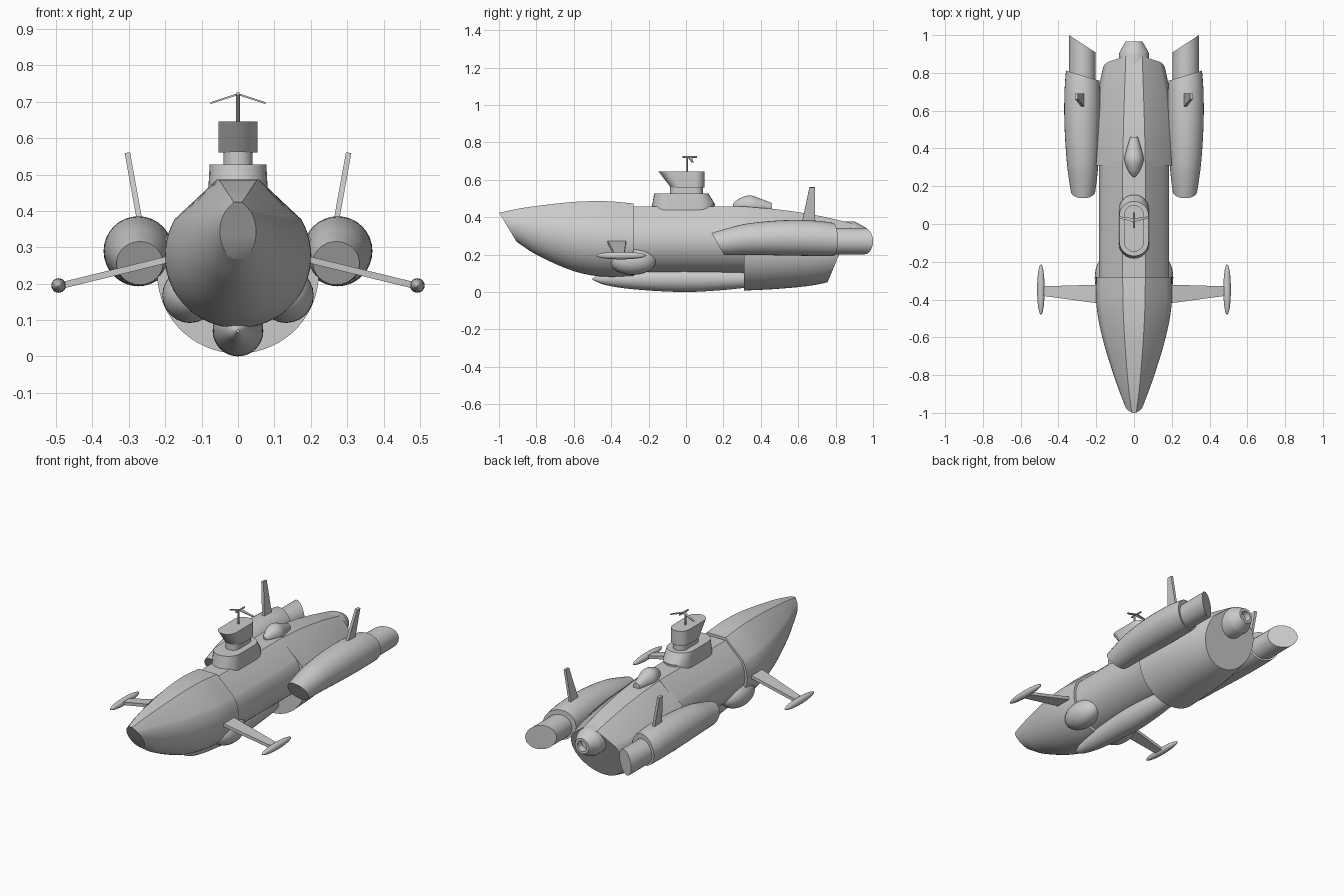
import bpy, bmesh, math
from mathutils import Vector

cube = bpy.data.objects.get("Cube")
if cube:
    bpy.data.objects.remove(cube)

grey = bpy.data.materials.new("hull_grey")
grey.use_nodes = True
grey.diffuse_color = (0.6, 0.6, 0.6, 1)
grey.node_tree.nodes["Principled BSDF"].inputs["Base Color"].default_value = (0.6, 0.6, 0.6, 1)


def smooth_path(stations, steps=6):
    """Curve through the stations, all values interpolated together."""
    s = [Vector(p) for p in stations]
    out = []
    for i in range(len(s) - 1):
        a, b = s[i], s[i + 1]
        span = b[0] - a[0]
        ma = (b - s[i - 1]) / (b[0] - s[i - 1][0]) * span if i else b - a
        mb = (s[i + 2] - a) / (s[i + 2][0] - a[0]) * span if i + 2 < len(s) else b - a
        for k in range(steps):
            t = k / steps
            h = t * t * (3 - 2 * t)
            out.append(a * (1 - h) + b * h + ma * (t * (1 - t) ** 2) - mb * (t * t * (1 - t)))
    return out + [s[-1]]


def loft(name, rings, side=1, cuts=()):
    """Skin the rings, cap both ends, then slice by planes (point, outward normal)."""
    bm = bmesh.new()
    rows = [[bm.verts.new((x * side, y, z)) for x, y, z in ring] for ring in rings]
    n = len(rows[0])
    for a, b in zip(rows, rows[1:]):
        for i in range(n):
            bm.faces.new((a[i], a[(i + 1) % n], b[(i + 1) % n], b[i]))
    bm.faces.new(rows[0])
    bm.faces.new(rows[-1])
    for co, no in cuts:
        flip = Vector((side, 1, 1))
        res = bmesh.ops.bisect_plane(bm, geom=bm.verts[:] + bm.edges[:] + bm.faces[:],
                                     plane_co=Vector(co) * flip, plane_no=Vector(no) * flip,
                                     clear_outer=True)
        edges = [e for e in res["geom_cut"] if isinstance(e, bmesh.types.BMEdge)]
        bmesh.ops.contextual_create(bm, geom=edges)
    bmesh.ops.recalc_face_normals(bm, faces=bm.faces[:])
    mesh = bpy.data.meshes.new(name)
    bm.to_mesh(mesh)
    bm.free()
    mesh.materials.append(grey)
    obj = bpy.data.objects.new(name, mesh)
    bpy.context.collection.objects.link(obj)
    bpy.ops.object.select_all(action="DESELECT")
    obj.select_set(True)
    bpy.context.view_layer.objects.active = obj
    bpy.ops.object.shade_smooth_by_angle(angle=math.radians(32))
    return obj


def hull_ring(y, half, top, bottom, flat):
    """Round belly, sloping shoulders and a flat deck."""
    zc = bottom + 0.49 * (top - bottom)
    rz = zc - bottom
    arc = [math.radians(-90 + 120 * i / 20) for i in range(21)]
    right = [(half * math.cos(a), y, zc + rz * math.sin(a)) for a in arc] + [(flat, y, top)]
    return right + [(-x, y, z) for x, y, z in reversed(right[1:])]


def round_ring(y, r, x, z, squash=1.0, n=32):
    return [(x + r * math.cos(a), y, z + r * squash * math.sin(a))
            for a in (2 * math.pi * i / n for i in range(n))]


def ellipsoid(name, centre, r, length, side=1):
    x, y, z = centre
    angles = [math.pi * (i + 0.15) / 18.3 for i in range(19)]
    return loft(name, [round_ring(y - length * math.cos(a), r * math.sin(a), x, z, 1, 24)
                       for a in angles], side)


def stadium(z, half, front, back, n=12):
    """Rounded outline seen from above."""
    pts = []
    for i in range(n + 1):
        a = math.pi * i / n
        pts.append((half * math.cos(a), back - half + half * math.sin(a), z))
    for i in range(n + 1):
        a = math.pi * (1 + i / n)
        pts.append((half * math.cos(a), front + half + half * math.sin(a), z))
    return pts


def blade(name, root, tip, thick, chords, side=1):
    """Tapered plate from root to tip (x, z); chords are y ranges."""
    d = Vector((tip[0] - root[0], tip[1] - root[1])).normalized()
    ox, oz = -d.y * thick / 2, d.x * thick / 2
    rings = [[(x - ox, a, z - oz), (x - ox, b, z - oz), (x + ox, b, z + oz), (x + ox, a, z + oz)]
             for (x, z), (a, b) in zip((root, tip), chords)]
    return loft(name, rings, side)


# Main hull: y, half width, top, bottom, deck half width
bow = [(-1.04, .018, .415, .36, .006), (-0.9, .072, .445, .265, .025), (-0.8, .108, .46, .2, .035),
       (-0.6, .168, .482, .112, .05), (-0.43, .199, .486, .08, .058), (-0.28, .2, .474, .08, .06)]
loft("bow_hull", [hull_ring(*s) for s in smooth_path(bow)],
     cuts=[((0, -1, .425), (0, -.165, -.1))])
loft("middle_hull", [hull_ring(y, .186, .458, .1, .06) for y in (-.3, .33)])
stern = [(.31, .222, .457, .008, .06), (.5, .214, .441, .018, .056),
         (.7, .19, .41, .04, .05), (.9, .148, .365, .09, .043)]
loft("stern_hull", [hull_ring(*s) for s in smooth_path(stern)],
     cuts=[((0, .89, .37), (0, .31, -.13))])

# Tail nozzle with a recessed bore
tail = [(.8, .08), (.9, .08), (.915, .074), (.965, .045), (.965, .03), (.93, .026)]
loft("tail_nozzle", [round_ring(y, r, 0, .297) for y, r in tail])

# Keel tank
keel = [(-.5, .004), (-.44, .03), (-.3, .053), (-.05, .069), (.1, .066), (.33, .045), (.5, .01)]
loft("keel_tank", [round_ring(y, r, 0, .07) for y, r in smooth_path(keel)])

# Dorsal blister
blister = [(.25, .008, .462), (.28, .03, .464), (.34, .05, .462), (.4, .038, .457), (.46, .02, .453)]
loft("dorsal_blister", [round_ring(y, r, 0, z, 1.1) for y, r, z in smooth_path(blister)])

# Tower
loft("tower_base", [stadium(.43, .081, -.187, .148), stadium(.47, .081, -.18, .155),
                    stadium(.527, .078, -.17, .12)])
loft("tower_neck", [stadium(.51, .04, -.085, .09), stadium(.57, .04, -.085, .09)])
loft("tower_cabin", [stadium(.56, .053, -.082, .098), stadium(.645, .053, -.147, .1)])

# Mast and antenna
loft("mast", [[(x, y + .005, z) for x, y, _ in stadium(z, .005, -.006, .006, 5)]
              for z in (.635, .723)])
loft("antenna_boom", [round_ring(y, .005, 0, .722, 1, 10) for y in (-.02, .06)])

for side, word in ((1, "left"), (-1, "right")):
    # Engine pod, raked at the intake and at the rear
    pod = [(.08, .048, .27, .25), (.2, .069, .27, .266), (.32, .083, .272, .282),
           (.52, .094, .274, .29), (.7, .094, .274, .287), (.84, .084, .274, .277)]
    loft(word + "_engine_pod", [round_ring(*s) for s in smooth_path(pod)], side,
         [((.27, .14, .31), (0, -.105, -.06)), ((.36, .812, .28), (-.05, .165, 0))])
    loft(word + "_exhaust", [round_ring(y, .07, .274, .272) for y in (.7, 1.05)], side,
         [((.344, 1, .272), (-.09, .138, 0))])
    blade(word + "_pod_fin", (.268, .36), (.304, .56), .015, ((.617, .69), (.66, .69)), side)

    # Bow plane with a float at its end
    blade(word + "_bow_plane", (.15, .277), (.485, .195), .018, ((-.425, -.32), (-.38, -.33)), side)
    ellipsoid(word + "_plane_float", (.493, -.347, .195), .02, .133, side)

    # Lower side bulge
    ellipsoid(word + "_side_bulge", (.132, -.285, .168), .076, .125, side)
    blade(word + "_antenna_arm", (0, .721), (.076, .696), .005, ((.01, .03), (.03, .04)), side)
